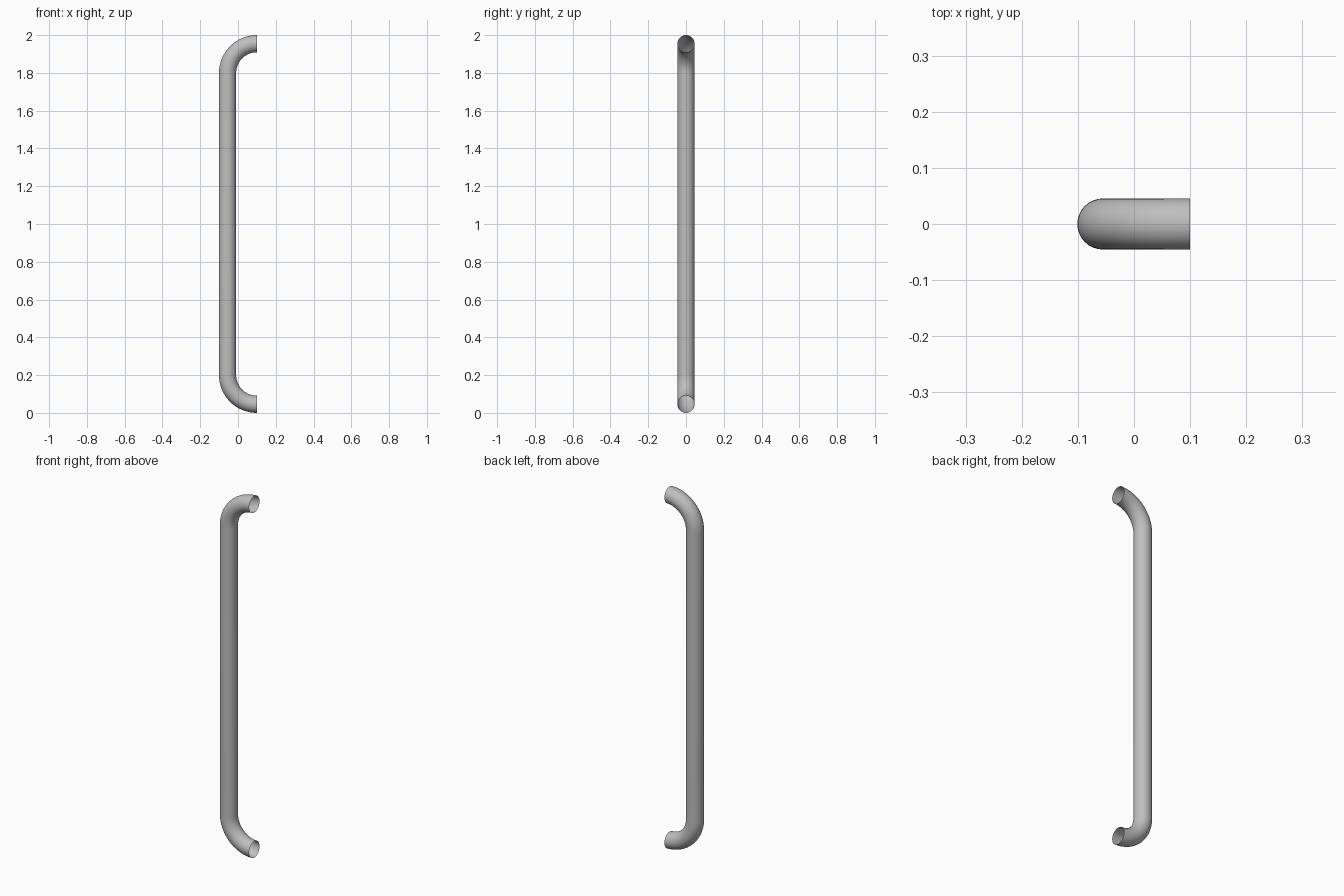
import bpy, bmesh, math
from mathutils import Vector

if "Cube" in bpy.data.objects:
    bpy.data.objects.remove(bpy.data.objects["Cube"])

R = 0.0455         # tube radius
BEND = 0.1555      # centreline bend radius
CX = 0.1           # bend centre x, where the open ends sit
SIDES, STEPS = 32, 16

# Centreline stations: (point, outward radial direction) for lower and upper bends
stations = []
for zc, s in ((R + BEND, -1), (2 - R - BEND, 1)):
    arc = []
    for i in range(STEPS + 1):
        a = math.radians(90) * i / STEPS
        out = Vector((-math.cos(a), 0, s * math.sin(a)))
        arc.append((Vector((CX, 0, zc)) + out * BEND, out))
    stations += arc[::-1] if s < 0 else arc

# Sweep the open tube along the stations
bm = bmesh.new()
rings = []
for p, out in stations:
    rings.append([bm.verts.new(p + out * R * math.cos(t) + Vector((0, R * math.sin(t), 0)))
                  for t in (2 * math.pi * k / SIDES for k in range(SIDES))])
for a, b in zip(rings, rings[1:]):
    for k in range(SIDES):
        n = (k + 1) % SIDES
        bm.faces.new((a[k], b[k], b[n], a[n]))
# Make the faces point outward
f = bm.faces[:][STEPS * SIDES]
f.normal_update()
if f.normal.x > 0:
    bmesh.ops.reverse_faces(bm, faces=bm.faces[:])
for f in bm.faces:
    f.smooth = True

mesh = bpy.data.meshes.new("pull_handle")
bm.to_mesh(mesh)
bm.free()
handle = bpy.data.objects.new("pull_handle", mesh)
bpy.context.collection.objects.link(handle)

# Grey metal
mat = bpy.data.materials.new("grey metal")
mat.diffuse_color = (0.52, 0.52, 0.52, 1)
mat.use_nodes = True
mat.node_tree.nodes["Principled BSDF"].inputs["Base Color"].default_value = mat.diffuse_color
mesh.materials.append(mat)
